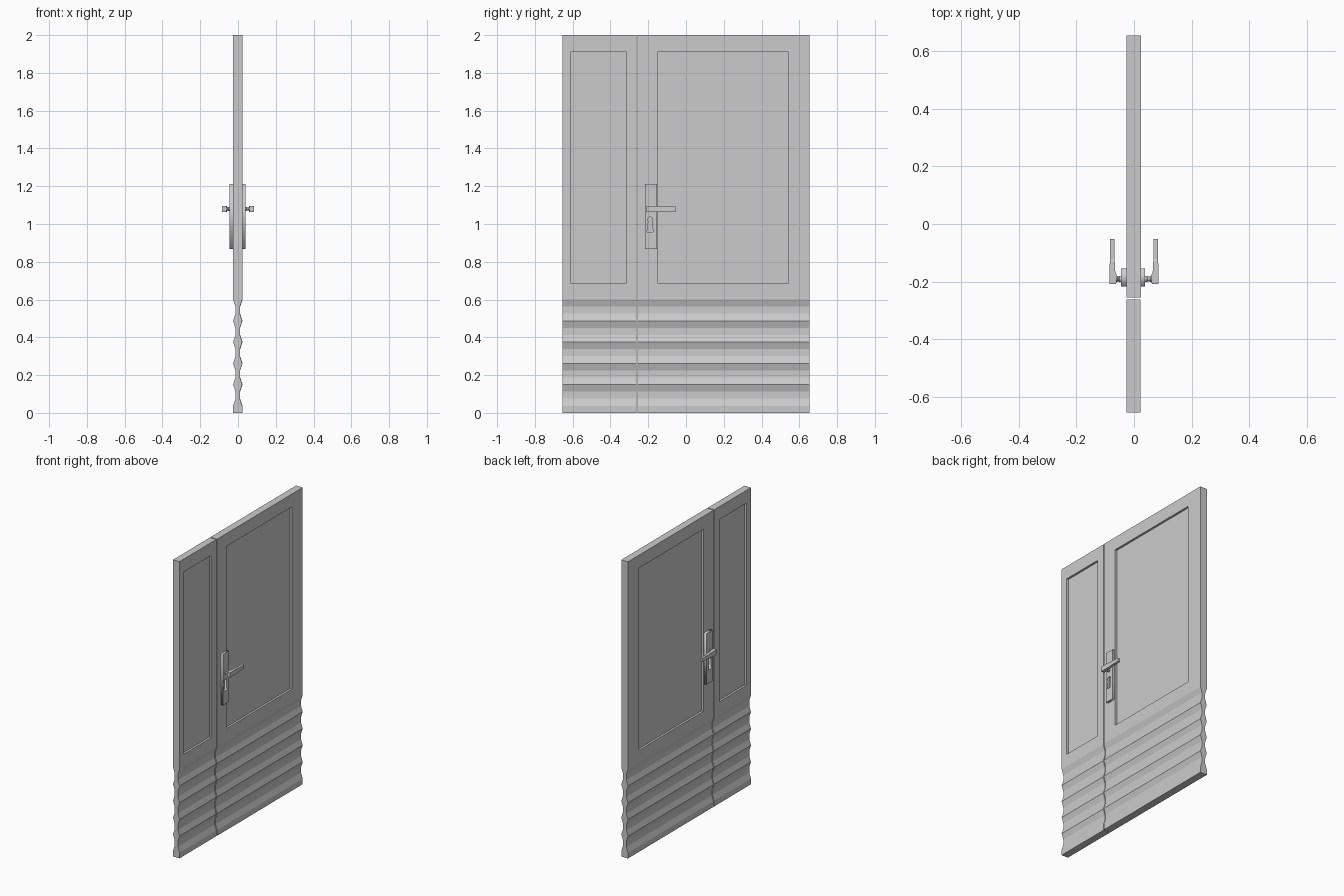
import bpy, bmesh, math
from mathutils import Matrix

if "Cube" in bpy.data.objects:
    bpy.data.objects.remove(bpy.data.objects["Cube"])


def new_object(name, bm):
    bmesh.ops.recalc_face_normals(bm, faces=bm.faces[:])
    me = bpy.data.meshes.new(name)
    bm.to_mesh(me)
    bm.free()
    ob = bpy.data.objects.new(name, me)
    bpy.context.collection.objects.link(ob)
    return ob


def loft(name, rings):
    """Skin matching closed rings of points and cap both ends."""
    bm = bmesh.new()
    vs = [[bm.verts.new(p) for p in r] for r in rings]
    n = len(vs[0])
    for a, b in zip(vs, vs[1:]):
        for i in range(n):
            j = (i + 1) % n
            bm.faces.new((a[i], a[j], b[j], b[i]))
    bm.faces.new(vs[0])
    bm.faces.new(vs[-1])
    return new_object(name, bm)


def box(name, x0, x1, y0, y1, z0, z1):
    return loft(name, [[(x0, y, z0), (x1, y, z0), (x1, y, z1), (x0, y, z1)]
                       for y in (y0, y1)])


# Side outline of a leaf as (height, inset): flat above, ribbed below
def outline():
    pts = [(2.0, 0), (0.6, 0)]
    for i in range(5):
        top = 0.6 - 0.1125 * i
        pts += [(top - 0.0375, 0.0125), (top - 0.075, 0.0125), (top - 0.1125, 0)]
    return pts + [(0, 0)]


# Door leaf with a sunken panel on both faces
def leaf(name, x0, x1, y0, y1, p0, p1, depth=0.014):
    prof = outline()
    ring = [(x1 - d, z) for z, d in prof] + [(x0 + d, z) for z, d in reversed(prof)]
    ob = loft(name, [[(x, y, z) for x, z in ring] for y in (y0, y1)])
    cutters = [box("panel_cutter", x1 - depth, x1 + 0.1, p0, p1, 0.685, 1.913),
               box("panel_cutter", x0 - 0.1, x0 + depth, p0, p1, 0.685, 1.913)]
    bpy.context.view_layer.objects.active = ob
    for c in cutters:
        c.hide_render = True
        m = ob.modifiers.new("panel", 'BOOLEAN')
        m.operation, m.solver, m.object = 'DIFFERENCE', 'EXACT', c
        bpy.ops.object.modifier_apply(modifier=m.name)
        bpy.data.objects.remove(c)
    return ob


leaf("narrow_leaf", -0.026, 0.0225, -0.655, -0.263, -0.608, -0.318)
leaf("wide_leaf", -0.026, 0.024, -0.256, 0.655, -0.149, 0.54)


# Handle plate: filled outline with a keyhole, thickness along x
def plate(name, x0, x1):
    cu = bpy.data.curves.new(name, 'CURVE')
    cu.dimensions, cu.fill_mode = '2D', 'BOTH'
    cu.extrude = (x1 - x0) / 2
    rect = [(-0.217, 0.868), (-0.154, 0.868), (-0.154, 1.212), (-0.217, 1.212)]
    key = [(-0.19 + 0.014 * math.cos(a), 1.023 + 0.014 * math.sin(a))
           for a in (math.radians(-50 + 28 * k) for k in range(11))]
    key += [(-0.206, 0.958), (-0.174, 0.958)]
    for pts in (rect, key):
        s = cu.splines.new('POLY')
        s.points.add(len(pts) - 1)
        for p, (y, z) in zip(s.points, pts):
            p.co = (y, z, 0, 1)
        s.use_cyclic_u = True
    ob = bpy.data.objects.new(name, cu)
    bpy.context.collection.objects.link(ob)
    ob.matrix_world = Matrix(((0, 0, 1, (x0 + x1) / 2), (1, 0, 0, 0),
                              (0, 1, 0, 0), (0, 0, 0, 1)))
    bpy.ops.object.select_all(action='DESELECT')
    bpy.context.view_layer.objects.active = ob
    ob.select_set(True)
    bpy.ops.object.convert(target='MESH')


plate("plate_right", 0.0235, 0.039)
plate("plate_left", -0.045, -0.0255)

# Lever sections: y, inner x, outer x, half height
LEVER = [(-0.208, 0.062, 0.085, 0.016), (-0.182, 0.059, 0.085, 0.016),
         (-0.165, 0.065, 0.085, 0.016), (-0.13, 0.067, 0.084, 0.015),
         (-0.122, 0.067, 0.084, 0.0125), (-0.052, 0.068, 0.083, 0.0125)]
ZC = 1.08
for side, s, base in (("right", 1, 0.038), ("left", -1, 0.044)):
    loft("lever_" + side, [[(s * a, y, ZC - h), (s * b, y, ZC - h),
                            (s * b, y, ZC + h), (s * a, y, ZC + h)]
                           for y, a, b, h in LEVER])
    # Turned neck between plate and lever
    neck = [(base, 0.011), (base + 0.007, 0.011), (base + 0.009, 0.008),
            (0.056, 0.008), (0.058, 0.01), (0.064, 0.01)]
    ob = loft("neck_" + side, [[(s * x, -0.191 + r * math.cos(math.tau * k / 16),
                                 ZC + r * math.sin(math.tau * k / 16))
                                for k in range(16)] for x, r in neck])
    bpy.ops.object.select_all(action='DESELECT')
    ob.select_set(True)
    bpy.context.view_layer.objects.active = ob
    bpy.ops.object.shade_smooth_by_angle()
